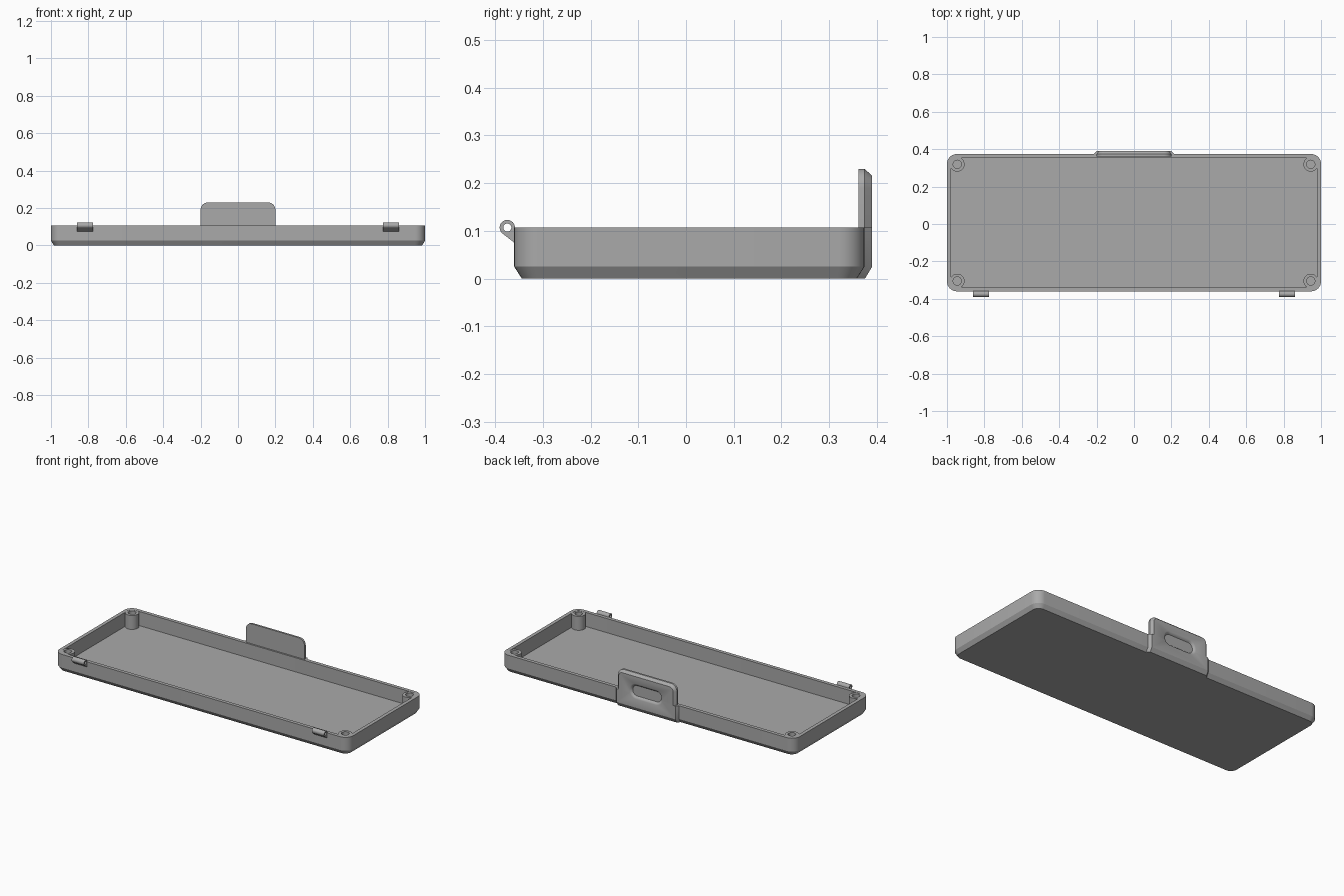
import bpy, bmesh, math

if "Cube" in bpy.data.objects:
    bpy.data.objects.remove(bpy.data.objects["Cube"])

grey = bpy.data.materials.new("grey plastic")
grey.diffuse_color = (0.40, 0.40, 0.40, 1)
grey.use_nodes = True
grey.node_tree.nodes["Principled BSDF"].inputs["Base Color"].default_value = grey.diffuse_color


def loft(name, loops, closed=False):
    """Skin equal-length loops; cap the ends, or join last to first."""
    bm = bmesh.new()
    rows = [[bm.verts.new(p) for p in lp] for lp in loops]
    n = len(rows[0])
    pairs = list(zip(rows, rows[1:]))
    if closed:
        pairs.append((rows[-1], rows[0]))
    else:
        bm.faces.new(rows[0])
        bm.faces.new(rows[-1])
    for a, b in pairs:
        for i in range(n):
            j = (i + 1) % n
            bm.faces.new((a[i], a[j], b[j], b[i]))
    bmesh.ops.recalc_face_normals(bm, faces=bm.faces)
    me = bpy.data.meshes.new(name)
    bm.to_mesh(me)
    bm.free()
    me.materials.append(grey)
    ob = bpy.data.objects.new(name, me)
    bpy.context.collection.objects.link(ob)
    return ob


def smooth(ob):
    bpy.ops.object.select_all(action='DESELECT')
    ob.select_set(True)
    bpy.context.view_layer.objects.active = ob
    bpy.ops.object.shade_smooth_by_angle(angle=math.radians(25))


def rounded(hx, hy, r, seg=8):
    """Rounded rectangle outline, centred on the origin."""
    pts = []
    for k, (sx, sy) in enumerate(((1, 1), (-1, 1), (-1, -1), (1, -1))):
        for i in range(seg + 1):
            a = math.pi / 2 * (k + i / seg)
            pts.append((sx * (hx - r) + r * math.cos(a), sy * (hy - r) + r * math.sin(a)))
    return pts


# Open tray with chamfered foot
CY, HX, HY, TOP = 0.007, 1.0, 0.367, 0.107


def tray_loop(inset, r, z):
    return [(x, y + CY, z) for x, y in rounded(HX - inset, HY - inset, r)]


smooth(loft("tray", [tray_loop(0.016, 0.04, 0), tray_loop(0, 0.053, 0.025),
                     tray_loop(0, 0.053, TOP), tray_loop(0.022, 0.031, TOP),
                     tray_loop(0.022, 0.031, 0.02)]))

# Hollow screw posts in the four corners
N = 32
ring = [(math.cos(2 * math.pi * i / N), math.sin(2 * math.pi * i / N)) for i in range(N)]
for sx in (-1, 1):
    for sy in (-1, 1):
        cx, cy = sx * 0.945, CY + sy * 0.312
        smooth(loft("screw_post", [[(cx + r * c, cy + r * s, z) for c, s in ring]
                                   for r, z in ((0.039, 0.015), (0.039, 0.106),
                                                (0.022, 0.106), (0.022, 0.03))]))

# Hinge knuckles: a ring with a web running down to the wall
HR, HH, HYC, HZC = 0.016, 0.0085, -0.3745, 0.107
tangent, corner = math.radians(232), math.radians(296.8)
angles = sorted([2 * math.pi * i / 40 for i in range(40)] + [tangent, corner])


def knuckle_radius(a):
    if a <= tangent:
        return HR
    wall = 0.017 / math.cos(a) if math.cos(a) > 0.01 else 9
    web = HR / math.cos(a - tangent) if math.cos(a - tangent) > 0.01 else 9
    return min(wall, web)


for x0 in (-0.86, 0.776):
    loops = []
    for x, hole in ((x0, 0), (x0 + 0.084, 0), (x0 + 0.084, 1), (x0, 1)):
        loops.append([(x, HYC + (HH if hole else knuckle_radius(a)) * math.cos(a),
                       HZC + (HH if hole else knuckle_radius(a)) * math.sin(a)) for a in angles])
    smooth(loft("hinge_knuckle", loops, closed=True))


# Latch tab: upright plate with rounded top and chamfered outer edge
def arch(hw, top, r, y, seg=8):
    pts = [(-hw, y, TOP), (hw, y, TOP)]
    for k, sx in ((0, 1), (1, -1)):
        for i in range(seg + 1):
            a = math.pi / 2 * (k + i / seg)
            pts.append((sx * (hw - r) + r * math.cos(a), y, top - r + r * math.sin(a)))
    return pts


tab = loft("latch_tab", [arch(0.2, 0.23, 0.04, 0.362), arch(0.2, 0.23, 0.04, 0.374),
                         arch(0.186, 0.216, 0.026, 0.39)])


# Flared base of the tab on the back wall
def flare(dy, z):
    return [(-0.215, 0.36 + dy, z), (0.215, 0.36 + dy, z), (0.215, 0.373 + dy, z),
            (0.2, 0.39 + dy, z), (-0.2, 0.39 + dy, z), (-0.215, 0.373 + dy, z)]


base = loft("latch_base", [flare(-0.015, 0), flare(0, 0.025), flare(0, TOP)])

# Finger recess cut through both latch parts
cutter = loft("recess_cutter", [[(x, y, z + 0.125) for x, z in rounded(0.066 + r, r, r * 0.98)]
                                for y, r in ((0.378, 0.032), (0.383, 0.036), (0.387, 0.04),
                                             (0.39, 0.047), (0.4, 0.05))])
for ob in (tab, base):
    mod = ob.modifiers.new("recess", 'BOOLEAN')
    mod.operation, mod.solver, mod.object = 'DIFFERENCE', 'EXACT', cutter
    bpy.context.view_layer.objects.active = ob
    bpy.ops.object.modifier_apply(modifier=mod.name)
    smooth(ob)
bpy.data.objects.remove(cutter)
